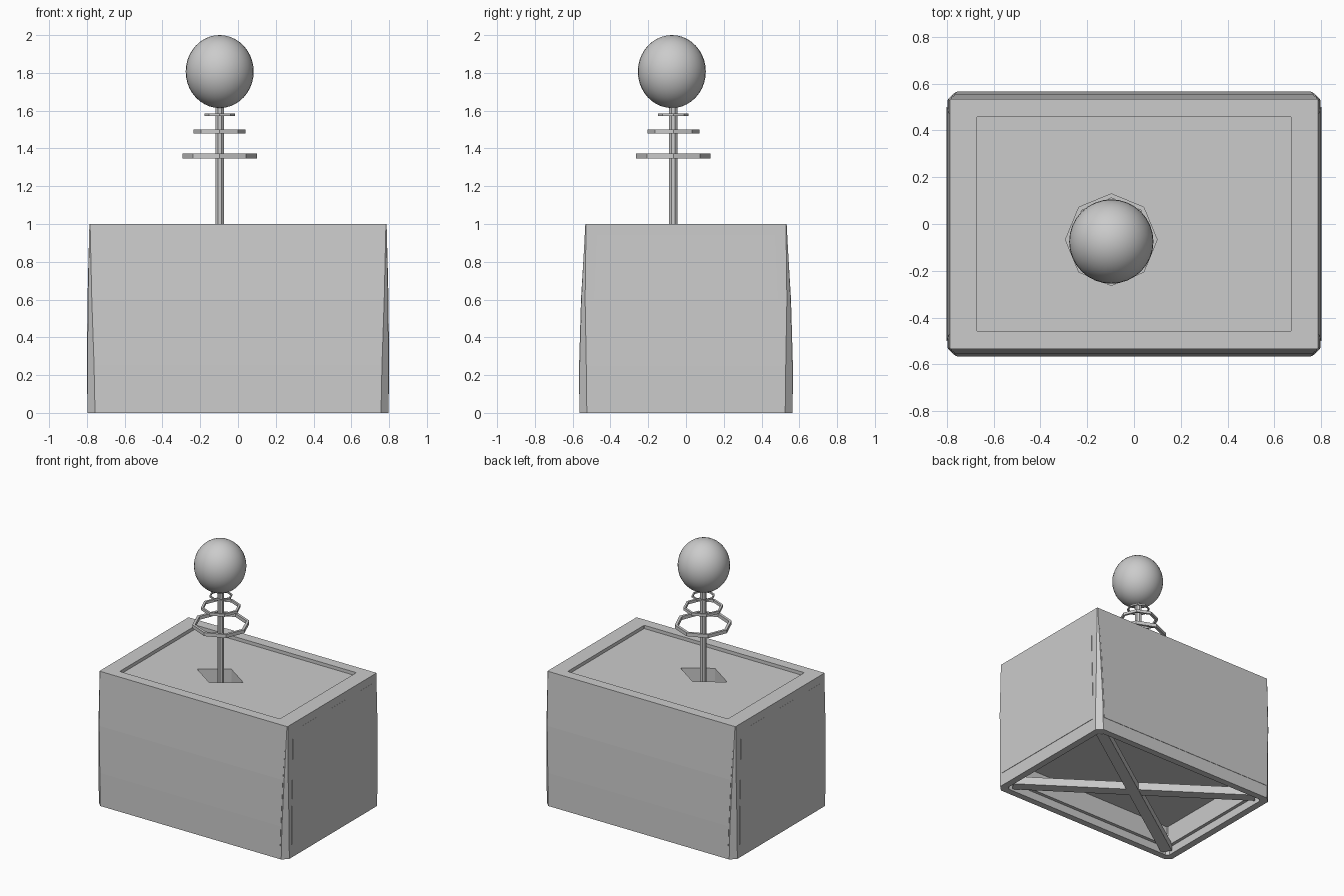
import bpy, bmesh, math
from mathutils import Vector

if "Cube" in bpy.data.objects:
    bpy.data.objects.remove(bpy.data.objects["Cube"])

CX, CY = -0.097, -0.075      # centre of the stem


def make(name, bm):
    bmesh.ops.recalc_face_normals(bm, faces=bm.faces[:])
    me = bpy.data.meshes.new(name)
    bm.to_mesh(me)
    bm.free()
    ob = bpy.data.objects.new(name, me)
    bpy.context.collection.objects.link(ob)
    return ob


def rect(hx, hy, c, z):
    """Chamfered rectangle, counter-clockwise."""
    return [(hx, -hy + c, z), (hx, hy - c, z), (hx - c, hy, z), (-hx + c, hy, z),
            (-hx, hy - c, z), (-hx, -hy + c, z), (-hx + c, -hy, z), (hx - c, -hy, z)]


def diamond(a, b, z):
    """Diamond hole with tiny blunt corners, matching the rectangle's order."""
    e = 0.003
    pts = [(a, -e), (a, e), (e, b), (-e, b), (-a, e), (-a, -e), (-e, -b), (e, -b)]
    return [(CX + x, CY + y, z) for x, y in pts]


def loft(name, rings, closed=False, cap=False):
    bm = bmesh.new()
    vs = [[bm.verts.new(p) for p in r] for r in rings]
    n = len(rings[0])
    pairs = list(zip(vs, vs[1:])) + ([(vs[-1], vs[0])] if closed else [])
    for a, b in pairs:
        for i in range(n):
            j = (i + 1) % n
            bm.faces.new((a[i], a[j], b[j], b[i]))
    if cap:
        bm.faces.new(vs[0])
        bm.faces.new(vs[-1])
    return make(name, bm)


# Tapered box: outer walls, recessed top with diamond hole, hollow underside
loft("box_shell", [
    rect(.797, .565, .04, 0), rect(.797, .563, .035, .25), rect(.794, .554, .02, .6),
    rect(.787, .533, .004, 1),
    rect(.67, .457, .001, 1), rect(.67, .457, .001, .975),
    diamond(.19, .13, .975), diamond(.19, .13, .85),
    rect(.70, .46, .004, .85), rect(.72, .49, .004, .06),
    rect(.745, .515, .02, .06), rect(.745, .515, .02, 0)], closed=True)

# Inner floor that carries the stem
loft("inner_floor", [rect(.715, .485, .004, .21), rect(.715, .485, .004, .24)], cap=True)


# Thin side panels lying almost flush on the four walls
def panel(name, axis, s, w, d):
    levels = list(zip((.1, .25, .6, .94), w, d))

    def ring(o):
        pts = [(-a, b + o, z) for z, a, b in levels] + [(a, b + o, z) for z, a, b in levels[::-1]]
        return [(u, s * v, z) if axis == 'y' else (s * v, u, z) for u, v, z in pts]
    bm = bmesh.new()
    inner, outer = [[bm.verts.new(p) for p in ring(o)] for o in (-.03, 0)]
    for r in (inner, outer):
        for i in range(3):
            bm.faces.new((r[i], r[i + 1], r[6 - i], r[7 - i]))
    for i in range(8):
        j = (i + 1) % 8
        bm.faces.new((inner[i], inner[j], outer[j], outer[i]))
    make(name, bm)


for s, a, b in ((-1, "front", "left"), (1, "back", "right")):
    panel(a + "_panel", 'y', s, (.75, .755, .765, .775), (.567, .566, .556, .5355))
    panel(b + "_panel", 'x', s, (.5, .5, .485, .47), (.8, .8, .797, .7885))

# Crossed braces under the box
for k, s in enumerate((1, -1)):
    d = Vector((.74, s * .51, 0))
    side = Vector((-d.y, d.x, 0)).normalized() * .04
    base = [d * .96 + side, -d * .96 + side, -d * .96 - side, d * .96 - side]
    z0 = .012 + .004 * k
    loft(f"brace_{k + 1}", [[p + Vector((0, 0, z)) for p in base] for z in (z0, z0 + .06)], cap=True)


# Stem and octagonal spring rings
def circle(r, z, n=8, off=0.0):
    return [(CX + r * math.cos(math.tau * i / n + off),
             CY + .008 + r * math.sin(math.tau * i / n + off), z) for i in range(n)]


loft("stem", [circle(.024, .22, 8, math.pi / 8), circle(.024, 1.66, 8, math.pi / 8)], cap=True)
for k, (r, z, h, w) in enumerate(((.198, 1.36, .013, .02), (.138, 1.49, .01, .016), (.08, 1.578, .006, .01))):
    loft(f"spring_ring_{k + 1}", [circle(r, z - h), circle(r, z + h),
                                  circle(r - w, z + h), circle(r - w, z - h)], closed=True)

# Round head
bpy.ops.mesh.primitive_uv_sphere_add(segments=32, ring_count=20, radius=1, location=(CX, CY, 1.807))
head = bpy.context.object
head.name = "head_ball"
head.scale = (.18, .18, .193)
bpy.ops.object.transform_apply(location=False, rotation=False, scale=True)
bpy.ops.object.shade_smooth()
